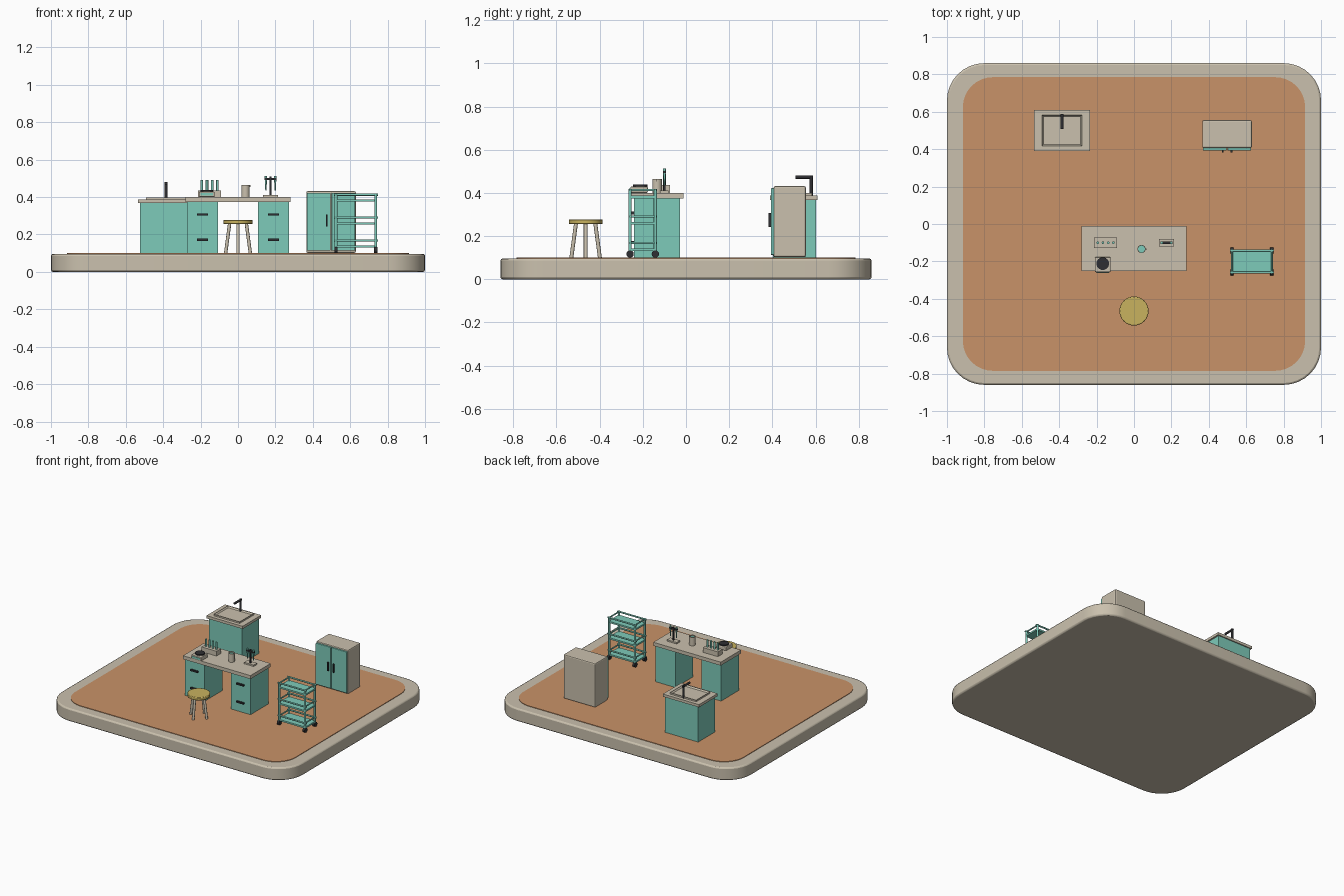
import bpy, bmesh, math
from mathutils import Vector

if "Cube" in bpy.data.objects:
    bpy.data.objects.remove(bpy.data.objects["Cube"])


def mat(name, rgb):
    m = bpy.data.materials.new(name)
    m.diffuse_color = (*rgb, 1)
    m.use_nodes = True
    m.node_tree.nodes["Principled BSDF"].inputs["Base Color"].default_value = m.diffuse_color
    return m


BEIGE = mat("beige", (0.59, 0.53, 0.42))
FLOOR = mat("terracotta", (0.583, 0.288, 0.138))
TEAL = mat("teal", (0.208, 0.597, 0.491))
YELLOW = mat("mustard", (0.577, 0.445, 0.114))
DARK = mat("charcoal", (0.028, 0.028, 0.032))


def finish(name, bm, m, bevel=0, smooth=False):
    me = bpy.data.meshes.new(name)
    bmesh.ops.recalc_face_normals(bm, faces=bm.faces)
    bm.to_mesh(me)
    bm.free()
    ob = bpy.data.objects.new(name, me)
    bpy.context.collection.objects.link(ob)
    me.materials.append(m)
    if bevel:
        b = ob.modifiers.new("bevel", 'BEVEL')
        b.width, b.segments, b.limit_method = bevel, 2, 'ANGLE'
    if smooth:
        bpy.context.view_layer.objects.active = ob
        ob.select_set(True)
        bpy.ops.object.shade_smooth_by_angle(angle=math.radians(35))
        ob.select_set(False)
    return ob


def box(name, x, y, z, m, bevel=0):
    """Box from (min, max) ranges on each axis."""
    bm = bmesh.new()
    bmesh.ops.create_cube(bm, size=1)
    for v in bm.verts:
        v.co = Vector([(r[0] + r[1]) / 2 + c * (r[1] - r[0]) for r, c in zip((x, y, z), v.co)])
    return finish(name, bm, m, bevel)


def rod(name, a, b, r, m, r2=None, n=12, bevel=0):
    """Cylinder or cone from point a to point b."""
    a, b = Vector(a), Vector(b)
    bm = bmesh.new()
    bmesh.ops.create_cone(bm, cap_ends=True, segments=n, radius1=r,
                          radius2=r if r2 is None else r2, depth=(b - a).length)
    bm.transform((b - a).to_track_quat('Z', 'Y').to_matrix().to_4x4())
    bmesh.ops.translate(bm, verts=bm.verts, vec=(a + b) / 2)
    return finish(name, bm, m, bevel, True)


def slab(name, hx, hy, r, z0, z1, m, bevel=0):
    """Rounded rectangle plate."""
    bm = bmesh.new()
    pts = []
    for q, (sx, sy) in enumerate(((1, 1), (-1, 1), (-1, -1), (1, -1))):
        for i in range(9):
            t = math.pi / 2 * (q + i / 8)
            pts.append(bm.verts.new((sx * (hx - r) + r * math.cos(t),
                                     sy * (hy - r) + r * math.sin(t), z0)))
    f = bm.faces.new(pts)
    ext = bmesh.ops.extrude_face_region(bm, geom=[f])['geom']
    bmesh.ops.translate(bm, verts=[v for v in ext if isinstance(v, bmesh.types.BMVert)],
                        vec=(0, 0, z1 - z0))
    return finish(name, bm, m, bevel, True)


# Base platform and floor
slab("base_platform", 1, 0.86, 0.2, 0, 0.096, BEIGE, 0.01)
slab("floor", 0.915, 0.785, 0.16, 0.09, 0.1, FLOOR)

# Desk with two drawer pedestals
box("desk_top", (-0.28, 0.28), (-0.252, -0.012), (0.374, 0.4), BEIGE)
for side, s in (("left", -1), ("right", 1)):
    cx = s * 0.19
    box(f"{side}_pedestal", (cx - 0.082, cx + 0.082), (-0.24, -0.028), (0.1, 0.375), TEAL)
    for lvl, z in (("lower", 0.172), ("upper", 0.307)):
        box(f"{side}_{lvl}_drawer_handle", (cx - 0.03, cx + 0.03), (-0.252, -0.239),
            (z - 0.006, z + 0.006), DARK)

# Test tube rack
box("tube_rack", (-0.214, -0.09), (-0.127, -0.073), (0.4, 0.436), BEIGE)
for i in range(4):
    x = -0.152 + (i - 1.5) * 0.028
    rod(f"test_tube_{i + 1}", (x, -0.1, 0.41), (x, -0.1, 0.49), 0.007, TEAL)

# Scale
box("scale_body", (-0.209, -0.125), (-0.258, -0.177), (0.4, 0.43), BEIGE, 0.006)
box("scale_display", (-0.2, -0.134), (-0.261, -0.257), (0.408, 0.422), TEAL)
rod("scale_pan", (-0.167, -0.212, 0.428), (-0.167, -0.212, 0.438), 0.034, DARK, n=24)

# Beaker: open cup with liquid and spout
bm = bmesh.new()
rings = [[bm.verts.new((0.04 + r * math.cos(i * math.pi / 10),
                        -0.134 + r * math.sin(i * math.pi / 10), z)) for i in range(20)]
         for r, z in ((0.022, 0.4), (0.022, 0.464), (0.0185, 0.464), (0.0185, 0.405))]
for a, b in zip(rings, rings[1:]):
    for i in range(20):
        bm.faces.new((a[i], a[(i + 1) % 20], b[(i + 1) % 20], b[i]))
bm.faces.new(rings[0])
bm.faces.new(rings[-1])
finish("beaker", bm, BEIGE, 0, True)
rod("beaker_liquid", (0.04, -0.134, 0.404), (0.04, -0.134, 0.455), 0.0187, TEAL, n=20)
box("beaker_spout", (0.06, 0.068), (-0.138, -0.13), (0.454, 0.464), BEIGE)

# Pipette stand
box("stand_base", (0.134, 0.214), (-0.12, -0.08), (0.4, 0.411), BEIGE)
rod("stand_post", (0.174, -0.1, 0.41), (0.174, -0.1, 0.51), 0.006, DARK)
box("stand_arm", (0.142, 0.206), (-0.107, -0.093), (0.492, 0.502), DARK)
for i, x in enumerate((0.149, 0.199)):
    rod(f"pipette_{i + 1}", (x, -0.1, 0.435), (x, -0.1, 0.513), 0.003, TEAL, 0.007)

# Stool with splayed legs
rod("stool_seat", (0, -0.465, 0.255), (0, -0.465, 0.278), 0.078, YELLOW, n=32, bevel=0.004)
for i in range(4):
    c, s = math.cos(i * math.pi / 2), math.sin(i * math.pi / 2)
    rod(f"stool_leg_{i + 1}", (0.066 * c, -0.465 + 0.066 * s, 0.1),
        (0.045 * c, -0.465 + 0.045 * s, 0.257), 0.009, BEIGE)

# Sink unit
box("sink_cabinet", (-0.523, -0.247), (0.402, 0.602), (0.1, 0.37), TEAL)
box("sink_counter", (-0.535, -0.235), (0.39, 0.61), (0.367, 0.387), BEIGE)
bm = bmesh.new()
bmesh.ops.create_cube(bm, size=1)
for v in bm.verts:
    v.co = Vector((-0.385 + v.co.x * 0.215, 0.5 + v.co.y * 0.167, 0.3925 + v.co.z * 0.013))
top = max(bm.faces, key=lambda f: f.calc_center_median().z)
bmesh.ops.inset_region(bm, faces=[top], thickness=0.012)
bmesh.ops.translate(bm, verts=top.verts, vec=(0, 0, -0.01))
finish("sink_basin", bm, BEIGE)
rod("faucet_post", (-0.385, 0.58, 0.387), (-0.385, 0.58, 0.48), 0.008, DARK)
rod("faucet_arm", (-0.385, 0.588, 0.473), (-0.385, 0.507, 0.473), 0.008, DARK)

# Storage cabinet with two doors
box("cabinet_body", (0.365, 0.63), (0.406, 0.555), (0.102, 0.432), BEIGE, 0.008)
for side, s in (("left", -1), ("right", 1)):
    xs = sorted((0.4975 + s * 0.003, 0.4975 + s * 0.129))
    box(f"{side}_door", xs, (0.393, 0.408), (0.113, 0.422), TEAL, 0.003)
    hx = 0.4975 + s * 0.023
    box(f"{side}_door_handle", (hx - 0.005, hx + 0.005), (0.383, 0.394), (0.243, 0.307), DARK)

# Trolley: posts, wheels, shelves and rails
X, Y = (0.524, 0.737), (-0.259, -0.142)
for i, x in enumerate(X):
    for j, y in enumerate(Y):
        rod(f"trolley_post_{i}{j}", (x, y, 0.13), (x, y, 0.418), 0.0075, TEAL)
        rod(f"trolley_wheel_{i}{j}", (x - 0.009, y, 0.117), (x + 0.009, y, 0.117), 0.017,
            DARK, n=16)
for k, z in enumerate((0.137, 0.26, 0.382)):
    box(f"trolley_shelf_{k + 1}", (X[0] - 0.006, X[1] + 0.006), (Y[0] - 0.004, Y[1] + 0.004),
        (z - 0.007, z + 0.005), TEAL)
    for j, y in enumerate(Y):
        rod(f"trolley_long_rail_{k}{j}", (X[0] - 0.012, y, z + 0.031),
            (X[1] + 0.012, y, z + 0.031), 0.006, TEAL)
    for i, x in enumerate(X):
        rod(f"trolley_short_rail_{k}{i}", (x, Y[0], z + 0.031), (x, Y[1], z + 0.031), 0.005, TEAL)
